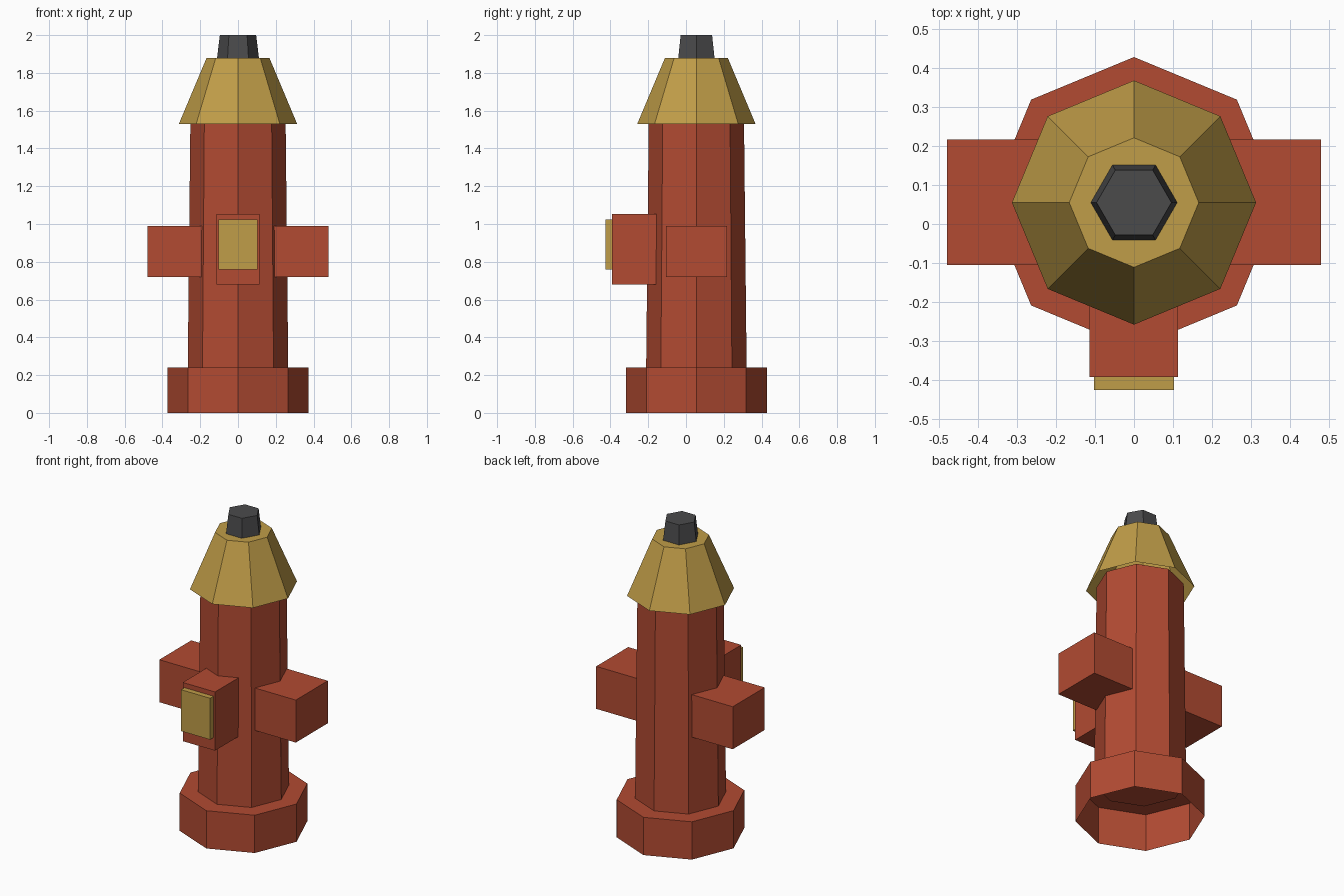
import bpy
import bmesh
from math import cos, sin, tau

if "Cube" in bpy.data.objects:
    bpy.data.objects.remove(bpy.data.objects["Cube"], do_unlink=True)

AXIS_Y = 0.055  # the barrel axis sits slightly behind the origin


def material(name, rgb):
    mat = bpy.data.materials.new(name)
    mat.use_nodes = True
    color = (*rgb, 1.0)
    mat.diffuse_color = color
    mat.node_tree.nodes["Principled BSDF"].inputs["Base Color"].default_value = color
    return mat


red = material("brick_red", (0.445, 0.07, 0.032))
gold = material("dull_gold", (0.527, 0.337, 0.065))
dark = material("dark_grey", (0.069, 0.069, 0.071))


def add_object(name, bm, mat):
    mesh = bpy.data.meshes.new(name)
    bm.to_mesh(mesh)
    bm.free()
    mesh.materials.append(mat)
    obj = bpy.data.objects.new(name, mesh)
    bpy.context.collection.objects.link(obj)
    return obj


def frustum(name, mat, sides, bottom, top, open_bottom=False):
    """Faceted column between two (radius, height) rings."""
    bm = bmesh.new()
    low, high = [
        [bm.verts.new((r * cos(tau * i / sides), AXIS_Y + r * sin(tau * i / sides), z))
         for i in range(sides)]
        for r, z in (bottom, top)
    ]
    for i in range(sides):
        j = (i + 1) % sides
        bm.faces.new((low[i], low[j], high[j], high[i]))
    bm.faces.new(high)
    if not open_bottom:
        bm.faces.new(low[::-1])
    return add_object(name, bm, mat)


def box(name, mat, xs, ys, zs):
    bm = bmesh.new()
    bmesh.ops.create_cube(bm, size=1)
    for v in bm.verts:
        v.co = [sum(span) / 2 + c * (span[1] - span[0])
                for c, span in zip(v.co, (xs, ys, zs))]
    return add_object(name, bm, mat)


# Barrel with hollow foot and hollow bonnet
frustum("foot", red, 8, (0.373, 0), (0.373, 0.24), open_bottom=True)
frustum("barrel", red, 8, (0.266, 0.235), (0.252, 1.55))
frustum("bonnet", gold, 8, (0.313, 1.53), (0.166, 1.88), open_bottom=True)
frustum("top_nut", dark, 6, (0.112, 1.87), (0.096, 2.0))

# Side outlets, mirrored left and right
for side, sign in (("left", 1), ("right", -1)):
    xs = sorted((sign * 0.15, sign * 0.48))
    box(side + "_outlet", red, xs, (-0.105, 0.216), (0.72, 0.99))

# Front outlet with its cover
box("front_outlet", red, (-0.114, 0.113), (-0.392, -0.1), (0.68, 1.053))
box("front_cover", gold, (-0.103, 0.102), (-0.426, -0.38), (0.76, 1.023))
